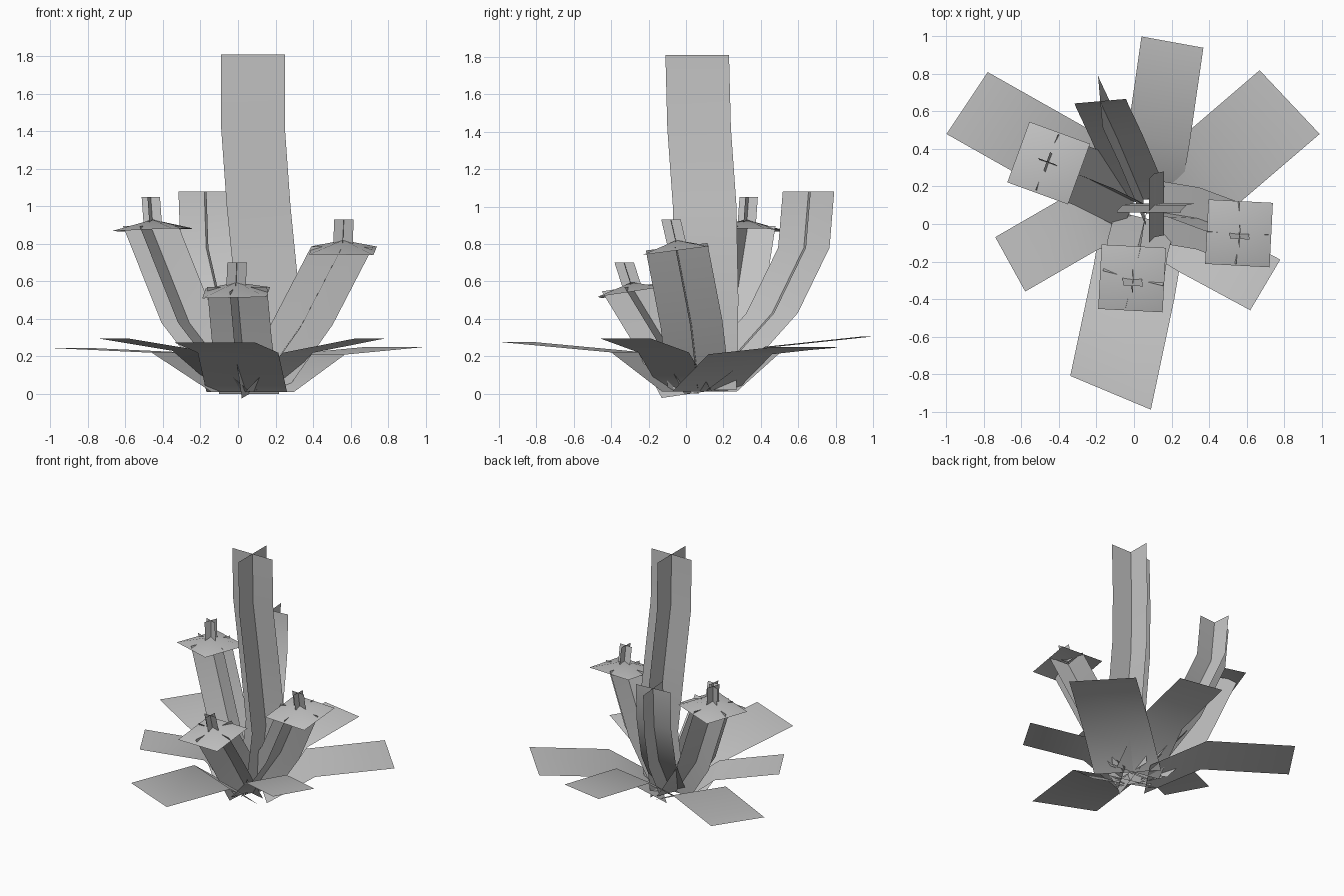
import bpy
import math
from mathutils import Vector

cube = bpy.data.objects.get("Cube")
if cube:
    bpy.data.objects.remove(cube)

grey = bpy.data.materials.new("plain_grey")
grey.use_nodes = True
COLOUR = (0.55, 0.55, 0.55, 1)
grey.diffuse_color = COLOUR
grey.node_tree.nodes["Principled BSDF"].inputs["Base Color"].default_value = COLOUR


def make(name, verts, faces):
    mesh = bpy.data.meshes.new(name)
    mesh.from_pydata([tuple(v) for v in verts], [], faces)
    mesh.materials.append(grey)
    for face in mesh.polygons:
        face.use_smooth = True
    obj = bpy.data.objects.new(name, mesh)
    bpy.context.collection.objects.link(obj)
    return obj


def ribbons(name, path, sides):
    """Sweep one flat strip along the path for each half-width vector."""
    verts, faces = [], []
    for side in sides:
        start = len(verts)
        for p in path:
            verts += [Vector(p) - side, Vector(p) + side]
        for i in range(start, len(verts) - 2, 2):
            faces.append((i, i + 1, i + 3, i + 2))
    return make(name, verts, faces)


def cross(angle, half):
    """Two perpendicular horizontal half-width vectors."""
    a = math.radians(angle)
    u = Vector((math.cos(a), math.sin(a), 0))
    return [u * half, Vector((-u.y, u.x, 0)) * half]


def stem(name, path, angle, half, tilt=(0, 0)):
    sides = cross(angle, half)
    for s in sides:
        s.z = s.x * tilt[0] + s.y * tilt[1]
    return ribbons(name, path, sides)


def flower(name, centre, angle, tilt, lean):
    """Shallow four-sided cap with a small crossed pistil on top."""
    c = Vector(centre)
    u, v = cross(angle, 0.172)
    rim = []
    for a, b in ((1, 1), (-1, 1), (-1, -1), (1, -1)):
        d = u * a + v * b
        d.z = d.x * tilt[0] + d.y * tilt[1] - 0.055
        rim.append(c + d)
    make(name + "_cap", [c] + rim, [(0, i, i % 4 + 1) for i in range(1, 5)])
    ribbons(name + "_pistil", [c - Vector((0, 0, 0.02)), c + Vector(lean)],
            cross(angle, 0.052))


# Leaves: two tip corners, tip height, bend centre and bend height
HUB = Vector((0.06, 0.04, 0.01))
LEAVES = {
    "back": ((0.04, 1.0), (0.37, 0.94), 0.305, (0.13, 0.45), 0.25),
    "back_left": ((0.67, 0.82), (0.99, 0.48), 0.25, (0.41, 0.29), 0.21),
    "front_left": ((0.78, -0.19), (0.62, -0.46), 0.295, (0.32, -0.12), 0.22),
    "front": ((-0.34, -0.81), (0.09, -0.99), 0.275, (0.0, -0.31), 0.22),
    "front_right": ((-0.74, -0.07), (-0.58, -0.36), 0.295, (-0.27, 0.01), 0.23),
    "back_right": ((-0.78, 0.81), (-1.0, 0.48), 0.245, (-0.35, 0.34), 0.22),
}
for place, (a, b, tip_z, bend, bend_z) in LEAVES.items():
    a, b = Vector((*a, tip_z)), Vector((*b, tip_z))
    mid = Vector((*bend, bend_z))
    out = mid - HUB
    out.z = 0
    ribbons(place + "_leaf", [HUB + out * 0.22, mid, (a + b) / 2], [(b - a) / 2])

# Bare stems
stem("tall_stem", [(0.11, 0.1, 0.02), (0.16, 0.11, 0.5), (0.11, 0.1, 1.0),
                   (0.08, 0.07, 1.42), (0.08, 0.06, 1.81)], 0, 0.17)
stem("back_stem", [(0.05, 0.13, 0.06), (-0.09, 0.46, 0.43),
                   (-0.17, 0.63, 0.78), (-0.18, 0.655, 1.08)], 5, 0.138)

# Flowering stems
stem("left_stem", [(0.1, 0.07, 0.03), (0.34, 0.03, 0.37),
                   (0.555, -0.05, 0.785)], -3, 0.165, (0, 0.12))
flower("left_flower", (0.56, -0.05, 0.82), -3, (0, 0.13), (0.005, -0.03, 0.11))

stem("right_stem", [(0.0, 0.12, 0.04), (-0.26, 0.25, 0.38),
                    (-0.465, 0.33, 0.895)], -22, 0.16)
flower("right_flower", (-0.455, 0.325, 0.93), -20, (0.04, -0.02), (-0.01, 0.01, 0.12))

stem("front_stem", [(0.06, 0.03, 0.0), (0.02, -0.12, 0.29),
                    (-0.005, -0.29, 0.57)], -14, 0.165, (0.03, 0.14))
flower("front_flower", (-0.01, -0.29, 0.595), -3, (0.03, 0.15), (0.005, -0.04, 0.105))
